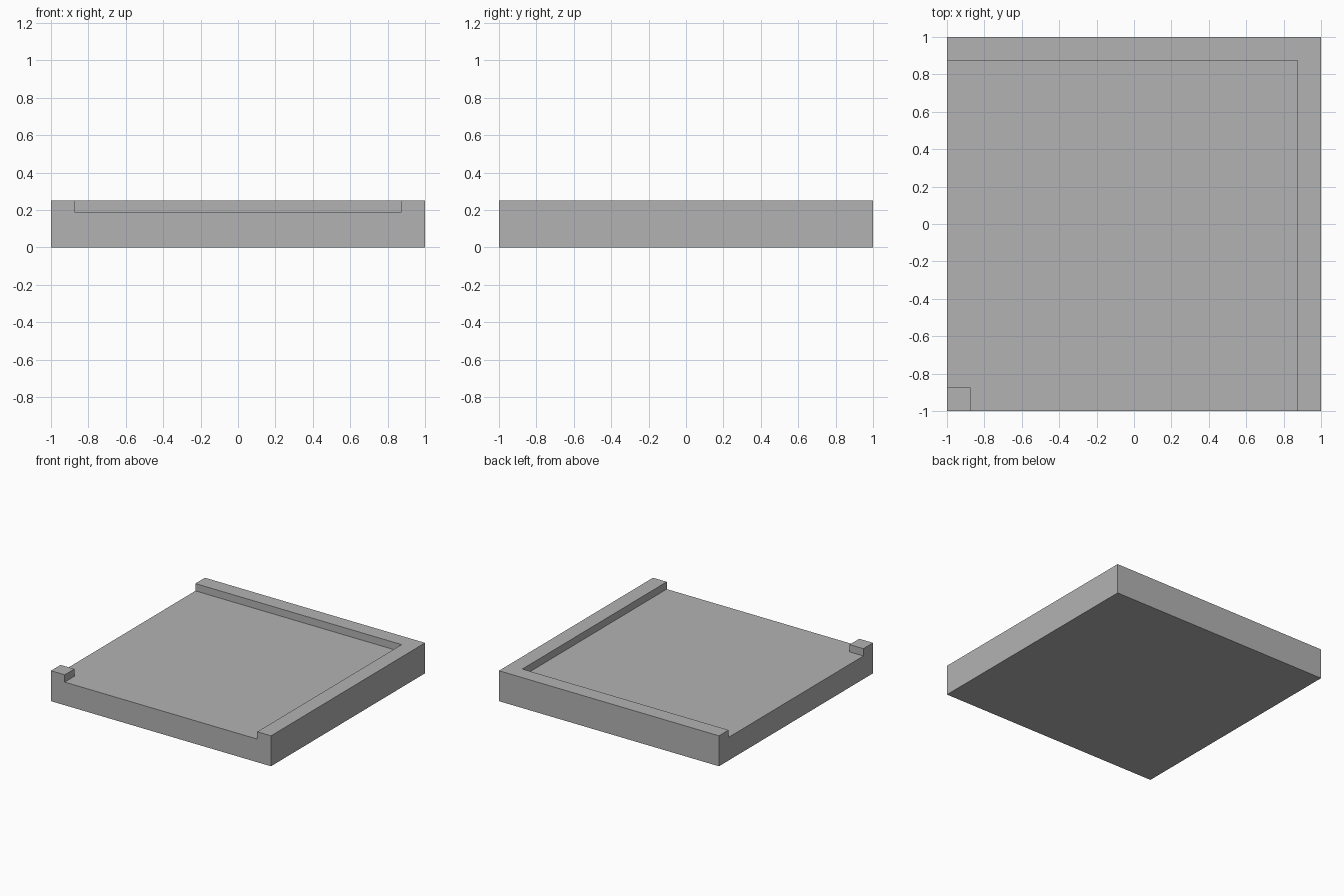
import bpy
import bmesh
from mathutils import Matrix, Vector

FLOOR, TOP, INNER = 0.19, 0.25, 0.875

cube = bpy.data.objects.get("Cube")
if cube:
    bpy.data.objects.remove(cube, do_unlink=True)

# Plain grey material
grey = bpy.data.materials.new("plain_grey")
grey.use_nodes = True
colour = (0.45, 0.45, 0.45, 1)
grey.diffuse_color = colour
grey.node_tree.nodes["Principled BSDF"].inputs["Base Color"].default_value = colour

# Square slab up to the floor level
bm = bmesh.new()
bmesh.ops.create_cube(bm, size=1, matrix=Matrix.Translation((0, 0, FLOOR / 2))
                      @ Matrix.Diagonal((2, 2, FLOOR, 1)))

# Cut lines along the inner edges of the rim
for axis in (Vector((1, 0, 0)), Vector((0, 1, 0))):
    for side in (-INNER, INNER):
        bmesh.ops.bisect_plane(bm, geom=bm.verts[:] + bm.edges[:] + bm.faces[:],
                               plane_co=axis * side, plane_no=axis)


# Raised rim on the left and back, plus a post at the front right corner
def is_raised(face):
    c = face.calc_center_median()
    on_rim = c.x > INNER or c.y > INNER
    on_post = c.x < -INNER and c.y < -INNER
    return face.normal.z > 0.9 and (on_rim or on_post)


bm.normal_update()
raised = [f for f in bm.faces if is_raised(f)]
result = bmesh.ops.extrude_face_region(bm, geom=raised)
bmesh.ops.delete(bm, geom=[f for f in raised if f.is_valid], context="FACES_ONLY")
for v in result["geom"]:
    if isinstance(v, bmesh.types.BMVert):
        v.co.z = TOP

# Merge coplanar faces into clean flat sides
bmesh.ops.recalc_face_normals(bm, faces=bm.faces[:])
bmesh.ops.dissolve_limit(bm, angle_limit=0.01, verts=bm.verts[:], edges=bm.edges[:])

mesh = bpy.data.meshes.new("rimmed_tile")
bm.to_mesh(mesh)
bm.free()
mesh.materials.append(grey)
tile = bpy.data.objects.new("rimmed_tile", mesh)
bpy.context.collection.objects.link(tile)
